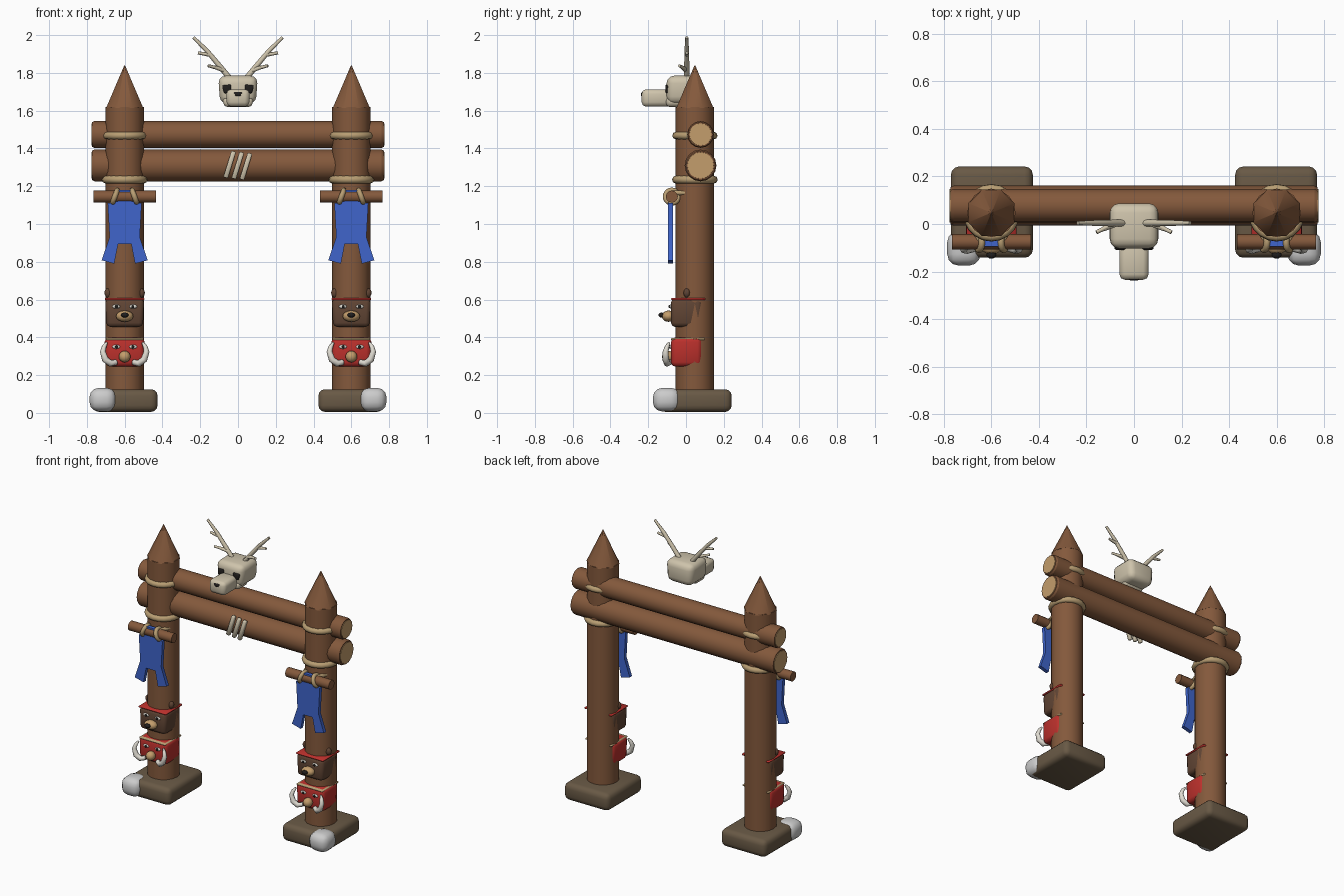
import bpy, bmesh, math
from mathutils import Vector, Matrix

if "Cube" in bpy.data.objects:
    bpy.data.objects.remove(bpy.data.objects["Cube"])

def mat(name, c):
    m = bpy.data.materials.new(name)
    m.diffuse_color = (*c, 1)
    m.use_nodes = True
    m.node_tree.nodes["Principled BSDF"].inputs["Base Color"].default_value = m.diffuse_color
    return m

WOOD = mat("wood", (0.23, 0.10, 0.045))
DARKWOOD = mat("dark_wood", (0.12, 0.06, 0.035))
CUT = mat("cut_wood", (0.55, 0.34, 0.15))
ROPE = mat("rope", (0.48, 0.34, 0.17))
BONE = mat("bone", (0.62, 0.55, 0.41))
EARTH = mat("earth", (0.14, 0.10, 0.06))
BLUE = mat("blue", (0.05, 0.13, 0.60))
RED = mat("red", (0.50, 0.03, 0.025))
BLACK = mat("black", (0.015, 0.013, 0.012))
WHITE = mat("white", (0.75, 0.72, 0.65))

def finish(name, bm, m, angle=50):
    bmesh.ops.recalc_face_normals(bm, faces=bm.faces)
    me = bpy.data.meshes.new(name)
    bm.to_mesh(me)
    bm.free()
    ob = bpy.data.objects.new(name, me)
    bpy.context.collection.objects.link(ob)
    if m:
        me.materials.append(m)
    bpy.ops.object.select_all(action='DESELECT')
    ob.select_set(True)
    bpy.context.view_layer.objects.active = ob
    bpy.ops.object.shade_smooth_by_angle(angle=math.radians(angle))
    return ob

def rod(name, a, b, r1, r2, m, n=12, twist=0.0):
    a, b = Vector(a), Vector(b)
    d = b - a
    bm = bmesh.new()
    M = (Matrix.Translation((a + b) / 2) @ d.to_track_quat('Z', 'Y').to_matrix().to_4x4()
         @ Matrix.Rotation(twist, 4, 'Z'))
    bmesh.ops.create_cone(bm, cap_ends=True, segments=n, radius1=r1, radius2=r2,
                          depth=d.length, matrix=M)
    return finish(name, bm, m)

def box(name, c, size, m, bevel=0.0, seg=2, taper=1.0, rot_y=0.0):
    bm = bmesh.new()
    bmesh.ops.create_cube(bm, size=1)
    for v in bm.verts:
        k = taper if v.co.z < 0 else 1
        v.co = Vector((v.co.x * size[0] * k, v.co.y * size[1], v.co.z * size[2]))
    if bevel:
        bmesh.ops.bevel(bm, geom=bm.edges[:], offset=bevel, segments=seg,
                        profile=0.5, affect='EDGES')
    bm.transform(Matrix.Translation(c) @ Matrix.Rotation(rot_y, 4, 'Y'))
    return finish(name, bm, m)

def ball(name, c, r, m, u=12, v=8):
    bm = bmesh.new()
    bmesh.ops.create_uvsphere(bm, u_segments=u, v_segments=v, radius=1)
    bm.transform(Matrix.Translation(c) @ Matrix.Diagonal((*r, 1)))
    return finish(name, bm, m)

def tube(name, pts, radii, m, n=8, closed=False):
    # sweep round rings along a path
    pts = [Vector(p) for p in pts]
    bm = bmesh.new()
    rings, N = [], len(pts)
    for i, p in enumerate(pts):
        nx = pts[(i + 1) % N] if closed else pts[min(i + 1, N - 1)]
        pv = pts[i - 1] if closed else pts[max(i - 1, 0)]
        t = (nx - pv).normalized()
        up = Vector((1, 0, 0)) if closed == 'X' else Vector((0, 0, 1)) if closed else Vector((0, 1, 0))
        side = t.cross(up).normalized()
        up = side.cross(t)
        r = radii[i] if isinstance(radii, (list, tuple)) else radii
        rings.append([bm.verts.new(p + r * (math.cos(a) * side + math.sin(a) * up))
                      for a in (2 * math.pi * k / n for k in range(n))])
    for i in range(N if closed else N - 1):
        A, B = rings[i], rings[(i + 1) % N]
        for k in range(n):
            bm.faces.new((A[k], A[(k + 1) % n], B[(k + 1) % n], B[k]))
    if not closed:
        bm.faces.new(rings[0])
        bm.faces.new(rings[-1])
    return finish(name, bm, m)

def sheet(name, outline, y0, y1, m):
    bm = bmesh.new()
    f = bm.faces.new([bm.verts.new((x, y0, z)) for x, z in outline])
    e = bmesh.ops.extrude_face_region(bm, geom=[f])
    bmesh.ops.translate(bm, vec=(0, y1 - y0, 0),
                        verts=[g for g in e['geom'] if isinstance(g, bmesh.types.BMVert)])
    return finish(name, bm, m, 30)

YP = 0.047
CIRC = [(math.cos(2 * math.pi * k / 20), math.sin(2 * math.pi * k / 20)) for k in range(20)]
for s, side in ((-1, "left"), (1, "right")):
    X = 0.6 * s
    # base and stone
    box(side + "_base", (0.598 * s, 0.05, 0.065), (0.345, 0.384, 0.12), EARTH, 0.035, 3)
    box(side + "_stone", (0.716 * s, -0.102, 0.07), (0.14, 0.146, 0.124), None, 0.048, 3)
    # post and pointed top
    rod(side + "_post", (X, YP, 0.1), (X, YP, 1.62), 0.102, 0.102, WOOD, 16)
    rod(side + "_post_tip", (X, YP, 1.615), (X, YP, 1.84), 0.106, 0.002, WOOD, 8, math.pi / 8)
    # post lashings
    for z, r in ((1.468, 0.020), (1.235, 0.021)):
        tube(side + "_post_lashing", [(X + 0.1 * c, YP + 0.1 * q, z) for c, q in CIRC],
             r, ROPE, 8, 'Z')
    # hanging bar with its two ties
    rod(side + "_banner_bar", (X - 0.166, -0.075, 1.145), (X + 0.166, -0.075, 1.145), 0.032, 0.032, WOOD)
    for t in (-1, 1):
        tube(side + "_bar_tie", [(X + t * (0.052 - 0.012 * q), -0.075 + 0.034 * c, 1.145 + 0.034 * q)
                                 for c, q in CIRC], 0.014, ROPE, 8, 'X')
        rod(side + "_bar_tie_end", (X + t * 0.05, -0.07, 1.165), (X + t * 0.075, 0.0, 1.165), 0.013, 0.013, ROPE, 8)
    # cloth banner
    half = [(0.03, 1.18), (0.035, 1.12), (0.09, 1.11), (0.08, 0.93), (0.122, 0.808), (0.055, 0.79), (0.035, 0.893)]
    sheet(side + "_banner", [(X + x, z) for x, z in half] + [(X - x, z) for x, z in reversed(half)],
          -0.095, -0.07, BLUE)
    # carved bear face
    box(side + "_bear_head", (X, 0.003, 0.53), (0.206, 0.165, 0.15), DARKWOOD, 0.022, 2, 0.94)
    box(side + "_bear_band", (X, 0.012, 0.603), (0.21, 0.182, 0.012), RED, 0.004, 1)
    ball(side + "_bear_muzzle", (X, -0.093, 0.512), (0.046, 0.035, 0.03), CUT)
    ball(side + "_bear_nose", (X, -0.13, 0.518), (0.021, 0.016, 0.013), BLACK)
    # carved tusked face
    box(side + "_mask_head", (X, 0.003, 0.322), (0.214, 0.165, 0.155), RED, 0.024, 2, 0.94)
    box(side + "_mask_band", (X, 0.01, 0.391), (0.2, 0.18, 0.012), ROPE, 0.004, 1)
    ball(side + "_mask_nose", (X, -0.095, 0.298), (0.031, 0.032, 0.031), CUT)
    for t in (-1, 1):
        ball(side + "_bear_ear", (X + t * 0.085, 0.005, 0.635), (0.022, 0.018, 0.026), DARKWOOD)
        for nm, z in (("_bear_eye", 0.563), ("_mask_eye", 0.35)):
            ball(side + nm, (X + t * 0.045, -0.08, z), (0.021, 0.008, 0.011), WHITE)
            ball(side + nm + "_pupil", (X + t * 0.043, -0.087, z), (0.008, 0.005, 0.009), BLACK)
        tube(side + "_mask_tusk", [(X + t * x, y, z) for x, y, z in
             ((0.045, -0.085, 0.268), (0.075, -0.1, 0.262), (0.103, -0.108, 0.283),
              (0.116, -0.108, 0.325), (0.108, -0.1, 0.352), (0.095, -0.09, 0.372))],
             [0.015, 0.018, 0.018, 0.015, 0.012, 0.006], WHITE)

# two cross beams with pale cut ends
for nm, z, r in (("upper_beam", 1.474, 0.071), ("lower_beam", 1.31, 0.084)):
    rod(nm, (-0.76, 0.077, z), (0.76, 0.077, z), r, r, WOOD, 16)
    for t in (-1, 1):
        rod(nm + "_rim", (t * 0.76, 0.077, z), (t * 0.773, 0.077, z), r, r * 0.92, WOOD, 16)
        rod(nm + "_cut_end", (t * 0.76, 0.077, z), (t * 0.776, 0.077, z), r * 0.87, r * 0.83, CUT, 16)

# three slanted pale strips on the lower beam
for i in (-1, 0, 1):
    box("beam_strip", (i * 0.043 - 0.001, -0.012, 1.31 - i * 0.005), (0.025, 0.025, 0.146), BONE, 0.004, 1, 1, 0.3)

# animal skull
box("skull_head", (0, -0.008, 1.71), (0.21, 0.19, 0.15), BONE, 0.04, 3, 0.9)
box("skull_snout", (0, -0.15, 1.667), (0.125, 0.17, 0.092), BONE, 0.024, 2, 0.95)
box("skull_jaw", (0, -0.05, 1.645), (0.165, 0.11, 0.05), BONE, 0.018, 2, 0.9)
box("skull_nose", (0, -0.23, 1.686), (0.05, 0.016, 0.024), BLACK, 0.006, 1, 0.6)
for t in (-1, 1):
    box("skull_eye_socket", (t * 0.057, -0.097, 1.715), (0.05, 0.024, 0.045), BLACK, 0.009, 2, 0.8, t * 0.15)
    # antler beam and its tines
    tube("antler", [(t * x, 0.004, z) for x, z in
         ((0.035, 1.76), (0.09, 1.828), (0.165, 1.918), (0.236, 1.988))],
         [0.015, 0.014, 0.012, 0.008], BONE)
    for a, b in (((0.08, 0.004, 1.818), (0.158, -0.035, 1.838)),
                 ((0.145, 0.004, 1.895), (0.212, 0.004, 1.906)),
                 ((0.075, 0.0, 1.812), (0.125, -0.022, 1.83))):
        rod("antler_tine", (t * a[0], a[1], a[2]), (t * b[0], b[1], b[2]), 0.011, 0.008, BONE, 8)
